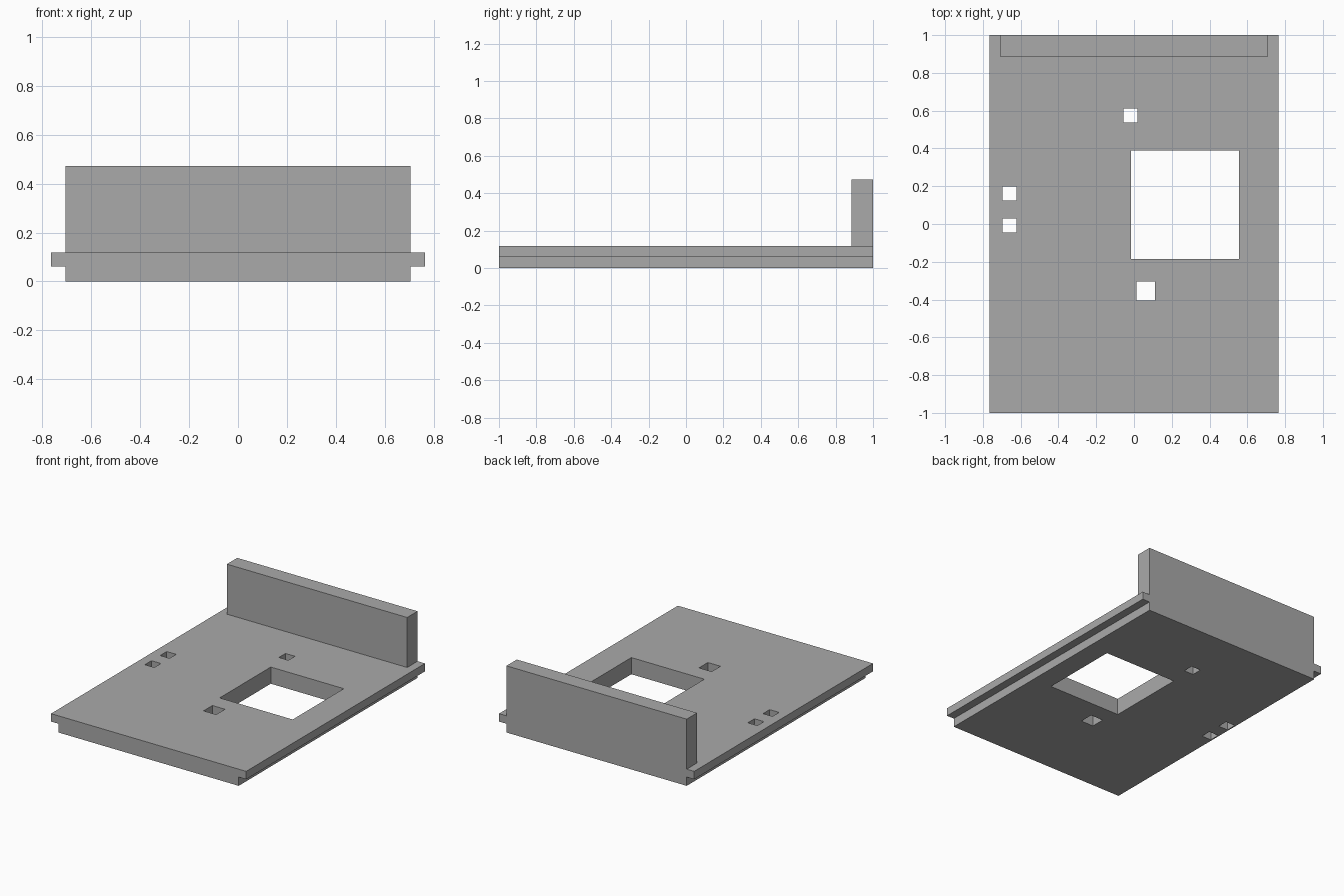
import bpy
import bmesh

cube = bpy.data.objects.get("Cube")
if cube:
    bpy.data.objects.remove(cube, do_unlink=True)

grey = bpy.data.materials.new("plain grey")
grey.use_nodes = True
colour = (0.40, 0.40, 0.40, 1.0)
grey.diffuse_color = colour
grey.node_tree.nodes["Principled BSDF"].inputs["Base Color"].default_value = colour


def extrude_profile(name, points, offset):
    """Make a solid from a closed 3D profile pushed along an offset."""
    bm = bmesh.new()
    face = bm.faces.new([bm.verts.new(p) for p in points])
    moved = bmesh.ops.extrude_face_region(bm, geom=[face])["geom"]
    verts = [g for g in moved if isinstance(g, bmesh.types.BMVert)]
    bmesh.ops.translate(bm, verts=verts, vec=offset)
    bmesh.ops.recalc_face_normals(bm, faces=bm.faces)
    mesh = bpy.data.meshes.new(name)
    bm.to_mesh(mesh)
    bm.free()
    mesh.materials.append(grey)
    obj = bpy.data.objects.new(name, mesh)
    bpy.context.collection.objects.link(obj)
    return obj


def box(name, x0, x1, y0, y1, z0, z1):
    base = [(x0, y0, z0), (x1, y0, z0), (x1, y1, z0), (x0, y1, z0)]
    return extrude_profile(name, base, (0, 0, z1 - z0))


def combine(target, tool, operation):
    """Apply a boolean and remove its tool."""
    mod = target.modifiers.new(operation, "BOOLEAN")
    mod.object = tool
    mod.operation = operation
    mod.solver = "EXACT"
    bpy.context.view_layer.objects.active = target
    bpy.ops.object.modifier_apply(modifier=mod.name)
    bpy.data.objects.remove(tool, do_unlink=True)


# Base plate with a sliding lip along each long side
body, lip, step, top = 0.706, 0.764, 0.062, 0.118
half = [(body, 0), (body, step), (lip, step), (lip, top)]
section = half + [(-x, z) for x, z in reversed(half)]
plate = extrude_profile("sliding_plate", [(x, -1, z) for x, z in section], (0, 2, 0))

# Upright end wall, flush with the back edge
combine(plate, box("end_wall", -body, body, 0.884, 1, step, 0.472), "UNION")

# Square openings: left edge, front edge, size
openings = [
    (-0.015, -0.184, 0.572),   # main window
    (0.013, -0.404, 0.099),    # front hole
    (-0.056, 0.537, 0.074),    # rear hole
    (-0.697, 0.124, 0.074),    # side holes
    (-0.697, -0.046, 0.074),
]
for x, y, size in openings:
    cutter = box("opening_cutter", x, x + size, y, y + size, -0.1, 0.3)
    cutter.hide_render = True
    combine(plate, cutter, "DIFFERENCE")
